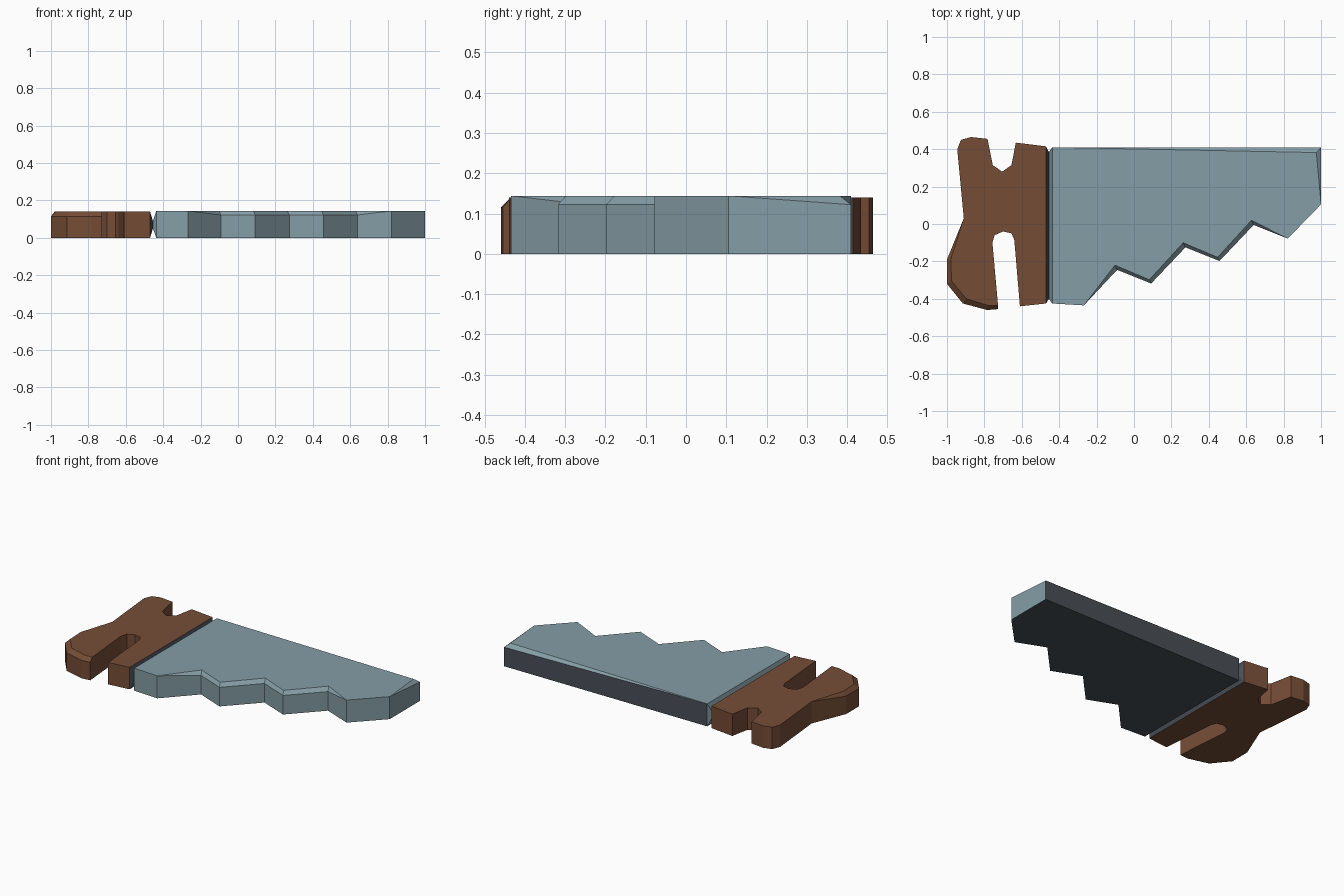
import bpy, bmesh

if "Cube" in bpy.data.objects:
    bpy.data.objects.remove(bpy.data.objects["Cube"])


def material(name, colour):
    m = bpy.data.materials.new(name)
    m.diffuse_color = (*colour, 1)
    m.use_nodes = True
    m.node_tree.nodes["Principled BSDF"].inputs["Base Color"].default_value = m.diffuse_color
    return m


def finish(bm, name, mats, rule=None):
    """Clean up, colour faces by the rule, and add the object."""
    bmesh.ops.remove_doubles(bm, verts=bm.verts, dist=0.0005)
    bmesh.ops.recalc_face_normals(bm, faces=bm.faces)
    bm.normal_update()
    if rule:
        for f in bm.faces:
            f.material_index = int(rule(f))
    me = bpy.data.meshes.new(name)
    bm.to_mesh(me)
    bm.free()
    for m in mats:
        me.materials.append(m)
    ob = bpy.data.objects.new(name, me)
    bpy.context.collection.objects.link(ob)
    return ob


def bridge(bm, a, b):
    n = len(a)
    for i in range(n):
        j = (i + 1) % n
        bm.faces.new((a[i], a[j], b[j], b[i]))


def plate(name, outline, top, shoulder, mats, rule=None):
    """Flat plate; points with an extra (dx, dy) get a chamfered top edge."""
    bm = bmesh.new()
    low, mid, high = [], [], []
    for x, y, *inset in outline:
        dx, dy = inset or (0, 0)
        low.append(bm.verts.new((x, y, 0)))
        mid.append(bm.verts.new((x, y, shoulder if inset else top)))
        high.append(bm.verts.new((x + dx, y + dy, top)))
    bmesh_pairs = ((low, mid), (mid, high))
    for a, b in bmesh_pairs:
        n = len(a)
        for i in range(n):
            j = (i + 1) % n
            # skip chamfer strips that have no width
            if a is mid and a[i].co == b[i].co and a[j].co == b[j].co:
                continue
            bm.faces.new((a[i], a[j], b[j], b[i]))
    bm.faces.new(low)
    bm.faces.new(high)
    return finish(bm, name, mats, rule)


wood = material("brown wood", (0.18, 0.073, 0.037))
steel = material("blue grey steel", (0.235, 0.34, 0.38))
dark = material("charcoal steel", (0.067, 0.078, 0.096))

# Handle with hand slot and upper notch
plate("handle", [
    (-.945, .40), (-.91, .03), (-1, -.19, .02, 0), (-1, -.32, .025, .015),
    (-.915, -.425, .018, .025), (-.785, -.46, .005, .025), (-.727, -.455, 0, .02),
    (-.757, -.10), (-.745, -.06), (-.70, -.04), (-.655, -.05), (-.64, -.085),
    (-.61, -.44), (-.47, -.425), (-.47, .415), (-.632, .435), (-.655, .315),
    (-.705, .28), (-.755, .315), (-.783, .455), (-.87, .465), (-.925, .45)],
    .14, .115, [wood])

# Blade: heel, three repeated teeth, tip and straight back
blade = [(-.437, .41), (-.437, -.425), (-.268, -.435)]
for i in range(3):
    x, y = -.09 + .365 * i, -.245 + .12 * i
    blade.append((x, y, -.012, .025))
    tip = (x + .182, y - .073)
    blade.append((*tip, -.01, .02) if i < 2 else tip)
blade += [(1, .105), (1, .41, -.025, -.028)]
# underside and straight back are charcoal
plate("blade", blade, .144, .122, [steel, dark],
      lambda f: f.normal.z < -.9 or f.normal.y > .95)

# Pinched neck between handle and blade, charcoal on the handle half
bm = bmesh.new()
rings = []
for x, y0, y1, z0, z1 in [(-.47, -.425, .413, 0, .14),
                          (-.455, -.40, .385, .05, .09),
                          (-.437, -.425, .41, 0, .143)]:
    rings.append([bm.verts.new((x, y, z)) for y, z in
                  ((y0, z0), (y1, z0), (y1, z1), (y0, z1))])
for a, b in zip(rings, rings[1:]):
    bridge(bm, a, b)
finish(bm, "neck", [steel, dark],
       lambda f: f.calc_center_median().x < -.455)
